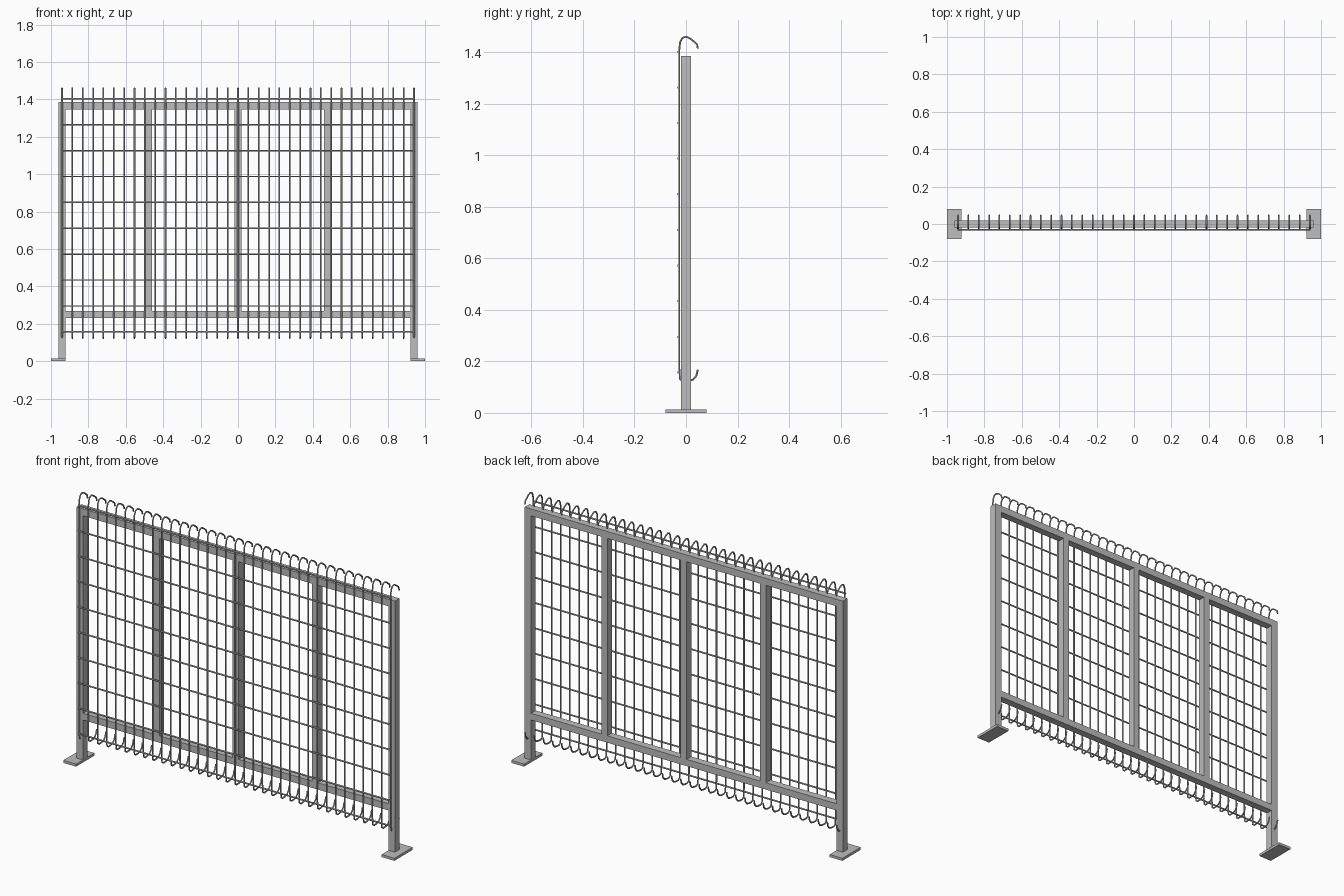
import bpy
from mathutils import Vector

if "Cube" in bpy.data.objects:
    bpy.data.objects.remove(bpy.data.objects["Cube"])

# One light grey metal for the whole fence panel
metal = bpy.data.materials.new("light grey metal")
metal.use_nodes = True
GREY = (0.51, 0.51, 0.51, 1)
metal.diffuse_color = GREY
metal.node_tree.nodes["Principled BSDF"].inputs["Base Color"].default_value = GREY


def box(name, low, high):
    low, high = Vector(low), Vector(high)
    bpy.ops.mesh.primitive_cube_add(size=1, location=(low + high) / 2)
    obj = bpy.context.object
    obj.name = name
    obj.scale = high - low
    bpy.ops.object.transform_apply(location=False, rotation=False, scale=True)
    obj.data.materials.append(metal)


def wires(name, paths, radius):
    # Round bars swept along each path, turned into one mesh
    curve = bpy.data.curves.new(name, "CURVE")
    curve.dimensions = "3D"
    curve.bevel_depth = radius
    curve.bevel_resolution = 1
    curve.use_fill_caps = True
    for path in paths:
        spline = curve.splines.new("POLY")
        spline.points.add(len(path) - 1)
        for point, co in zip(spline.points, path):
            point.co = (*co, 1)
    obj = bpy.data.objects.new(name, curve)
    bpy.context.collection.objects.link(obj)
    curve.materials.append(metal)
    bpy.ops.object.select_all(action="DESELECT")
    obj.select_set(True)
    bpy.context.view_layer.objects.active = obj
    bpy.ops.object.convert(target="MESH")
    bpy.ops.object.shade_smooth_by_angle()


HALF = 0.02    # half depth of the frame tubes
TOP = 1.385

# End posts with foot plates
for side, s in (("left", 1), ("right", -1)):
    xs = sorted((0.922 * s, 0.961 * s))
    box(side + "_post", (xs[0], -HALF, 0.012), (xs[1], HALF, TOP))
    xs = sorted((0.923 * s, s))
    box(side + "_foot_plate", (xs[0], -0.079, 0), (xs[1], 0.079, 0.014))

# Rails and inner uprights
box("top_rail", (-0.922, -HALF, 1.347), (0.922, HALF, TOP))
box("bottom_rail", (-0.922, -HALF, 0.232), (0.922, HALF, 0.269))
for i, x in enumerate((-0.479, 0, 0.479)):
    box(f"inner_upright_{i + 1}", (x - 0.018, -HALF, 0.269), (x + 0.018, HALF, 1.347))

# Upright wires, hooked backwards over the top and under the bottom
hook = [(0.046, 0.168), (0.04, 0.144), (0.027, 0.129), (0.008, 0.124), (-0.012, 0.123),
        (-0.023, 0.131), (-0.026, 0.17), (-0.026, 1.41), (-0.023, 1.44), (-0.014, 1.456),
        (0, 1.461), (0.016, 1.454), (0.036, 1.438), (0.043, 1.43), (0.046, 1.415)]
COUNT = 35
xs = [-0.941 + 1.882 * i / (COUNT - 1) for i in range(COUNT)]
wires("upright_wires", [[(x, y, z) for y, z in hook] for x in xs], 0.0042)

# Cross wires on the front face of the mesh
heights = [0.157 + 0.1384 * i for i in range(10)]
wires("cross_wires", [[(-0.944, -0.031, z), (0.944, -0.031, z)] for z in heights], 0.0042)
